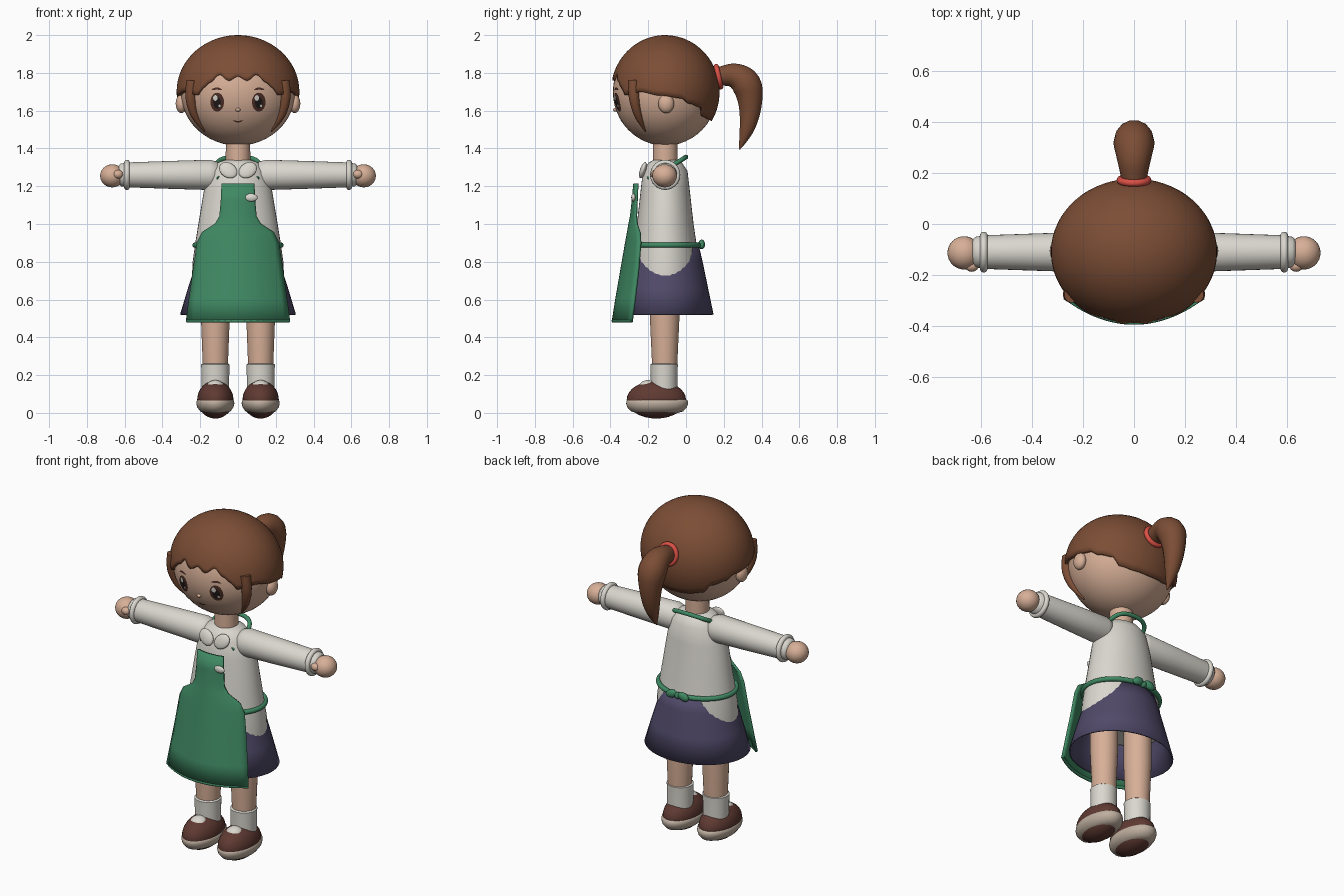
import bpy, bmesh
from math import sin, cos, acos, pi, radians, sqrt
from mathutils import Vector, Euler

cube = bpy.data.objects.get("Cube")
if cube:
    bpy.data.objects.remove(cube)

CY = -0.11                      # depth of the body axis
HEAD = (0.303, 0.277, 0.285)    # head radii
HZ = 1.70


def material(name, rgb):
    m = bpy.data.materials.new(name)
    m.use_nodes = True
    col = (*rgb, 1)
    m.diffuse_color = col
    bsdf = m.node_tree.nodes["Principled BSDF"]
    bsdf.inputs["Base Color"].default_value = col
    bsdf.inputs["Roughness"].default_value = 0.8
    return m


skin = material("skin", (0.68, 0.43, 0.31))
brown = material("hair_brown", (0.20, 0.075, 0.036))
cloth = material("white_cloth", (0.70, 0.68, 0.62))
green = material("apron_green", (0.05, 0.25, 0.125))
navy = material("skirt_navy", (0.08, 0.067, 0.14))
leather = material("shoe_leather", (0.115, 0.042, 0.032))
rubber = material("sole_beige", (0.52, 0.43, 0.35))
red = material("tie_red", (0.70, 0.08, 0.06))
iris = material("iris_brown", (0.075, 0.028, 0.02))
black = material("pupil_dark", (0.015, 0.01, 0.01))


def finish(name, mesh, mat, angle=50):
    mesh.materials.clear()
    mesh.materials.append(mat)
    for p in mesh.polygons:
        p.use_smooth = True
        p.material_index = 0
    mesh.set_sharp_from_angle(angle=radians(angle))
    ob = bpy.data.objects.new(name, mesh)
    bpy.context.collection.objects.link(ob)
    return ob


def from_bmesh(name, bm, mat, angle=50):
    bmesh.ops.recalc_face_normals(bm, faces=bm.faces)
    mesh = bpy.data.meshes.new(name)
    bm.to_mesh(mesh)
    bm.free()
    return finish(name, mesh, mat, angle)


def skin_rows(name, rows, mat, wrap=True, cap_first=False, cap_last=False, angle=50):
    """Join rows of points with quads."""
    bm = bmesh.new()
    vs = [[bm.verts.new(p) for p in row] for row in rows]
    n = len(vs[0])
    for a, b in zip(vs, vs[1:]):
        for i in range(n if wrap else n - 1):
            j = (i + 1) % n
            bm.faces.new((a[i], a[j], b[j], b[i]))
    if cap_first:
        bm.faces.new(vs[0])
    if cap_last:
        bm.faces.new(vs[-1])
    return from_bmesh(name, bm, mat, angle)


def ring(x, y, z, rx, ry, n=40):
    return [(x + rx * cos(2 * pi * i / n), y + ry * sin(2 * pi * i / n), z) for i in range(n)]


def stack(name, rows, mat, x=0, y=CY, caps=True):
    """Elliptical loft along z from (z, rx, ry) rows."""
    return skin_rows(name, [ring(x, y, *r) for r in rows], mat, True, caps, caps)


def ball(name, loc, radii, mat, rot=(0, 0, 0), seg=32):
    bm = bmesh.new()
    bmesh.ops.create_uvsphere(bm, u_segments=seg, v_segments=seg // 2, radius=1)
    turn = Euler([radians(r) for r in rot]).to_matrix()
    for v in bm.verts:
        v.co = turn @ Vector([c * r for c, r in zip(v.co, radii)]) + Vector(loc)
    return from_bmesh(name, bm, mat, 180)


def tube(name, pts, mat, closed=False):
    """Smooth round tube through (x, y, z, radius) points."""
    cu = bpy.data.curves.new(name, 'CURVE')
    cu.dimensions = '3D'
    cu.bevel_depth, cu.bevel_resolution, cu.resolution_u = 1, 5, 6
    cu.use_fill_caps = not closed
    sp = cu.splines.new('NURBS')
    sp.points.add(len(pts) - 1)
    for p, q in zip(sp.points, pts):
        p.co, p.radius = (*q[:3], 1), q[3]
    sp.order_u, sp.use_endpoint_u, sp.use_cyclic_u = 3, not closed, closed
    tmp = bpy.data.objects.new(name + "_path", cu)
    mesh = bpy.data.meshes.new_from_object(tmp)
    bpy.data.objects.remove(tmp)
    return finish(name, mesh, mat, 60)


def thicken(ob, t, offset=0):
    m = ob.modifiers.new("thickness", 'SOLIDIFY')
    m.thickness, m.offset = t, offset


def face_patch(name, x, z, rx, rz, lift, mat, bend=0.0):
    """Thin oval plate that follows the front of the head."""
    rows = []
    for k in (1, 0.6, 0.15):
        row = []
        for i in range(24):
            u, w = k * cos(pi * i / 12), k * sin(pi * i / 12)
            px, pz = x + rx * u, z + rz * w + bend * u * u
            d = 1 - (px / HEAD[0]) ** 2 - ((pz - HZ) / HEAD[2]) ** 2
            row.append((px, CY - HEAD[1] * sqrt(d) - lift, pz))
        rows.append(row)
    skin_rows(name, rows, mat, True, False, True)


# Head, neck and face
ball("head", (0, CY, HZ), HEAD, skin, seg=48)
stack("neck", [(1.28, 0.066, 0.066), (1.46, 0.064, 0.064)], skin)
ball("nose", (0, CY - 0.263, 1.605), (0.013, 0.013, 0.01), skin, seg=16)
face_patch("mouth", 0, 1.542, 0.026, 0.004, 0.003, iris, 0.006)

# Hair cap with a scalloped fringe: (degrees from front, hairline height)
HAIRLINE = [(0, 1.785), (9, 1.76), (19, 1.795), (29, 1.75), (36, 1.72), (43, 1.68), (50, 1.69),
            (62, 1.70), (85, 1.68), (108, 1.665), (118, 1.635), (134, 1.615),
            (142, 1.565), (160, 1.55), (180, 1.545)]


def hairline(a):
    for (a0, z0), (a1, z1) in zip(HAIRLINE, HAIRLINE[1:]):
        if a <= a1:
            t = (a - a0) / (a1 - a0)
            t = t * t * (3 - 2 * t)
            return z0 + (z1 - z0) * t
    return HAIRLINE[-1][1]


cols, layers = 120, 18
rows = []
for k in range(layers + 1):
    row = []
    for i in range(cols):
        deg = 360 * i / cols
        low = acos((hairline(min(deg, 360 - deg)) - HZ) / 0.30)
        p, a = low * max(k, 0.1) / layers, radians(deg)
        row.append((0.325 * sin(p) * sin(a), CY - 0.288 * sin(p) * cos(a), HZ + 0.30 * cos(p)))
    rows.append(row)
thicken(skin_rows("hair_cap", rows, brown, True, True), 0.022, -1)

# Ponytail and its tie
tube("ponytail", [(0, 0.14, 1.775, 0.045), (0, 0.19, 1.785, 0.052), (0, 0.26, 1.79, 0.068),
                  (0, 0.325, 1.745, 0.084), (0, 0.342, 1.65, 0.066), (0, 0.335, 1.55, 0.05),
                  (0, 0.31, 1.46, 0.03), (0, 0.283, 1.395, 0.003)], brown)
tube("hair_tie", [(0.055 * cos(pi * i / 8), 0.172 - 0.012 * sin(pi * i / 8),
                   1.78 + 0.055 * sin(pi * i / 8), 0.014) for i in range(16)], red, True)

# Shirt, skirt
stack("shirt", [(1.34, 0.065, 0.06), (1.325, 0.112, 0.088), (1.28, 0.15, 0.118), (1.18, 0.18, 0.13),
                (1.0, 0.21, 0.15), (0.9, 0.226, 0.165), (0.8, 0.24, 0.178), (0.7, 0.245, 0.18)], cloth)
thicken(stack("skirt", [(0.885, 0.187, 0.174), (0.8, 0.216, 0.194), (0.66, 0.261, 0.223),
                        (0.52, 0.303, 0.252)], navy, caps=False), 0.008)

# Apron: (height, half width, middle depth, edge depth)
APRON = [(1.215, 0.085, -0.272, -0.258), (1.12, 0.089, -0.281, -0.262), (1.04, 0.096, -0.290, -0.265),
         (1.0, 0.118, -0.298, -0.26), (0.955, 0.188, -0.306, -0.245), (0.9, 0.215, -0.316, -0.242),
         (0.75, 0.236, -0.342, -0.254), (0.6, 0.257, -0.368, -0.272), (0.485, 0.272, -0.386, -0.287)]
apron = skin_rows("apron", [[(w * u / 8, m + (e - m) * (u / 8) ** 2, z) for u in range(-8, 9)]
                            for z, w, m, e in APRON], green, wrap=False)
thicken(apron, 0.014)
tube("apron_hem", [(0.27 * u / 6, -0.386 + 0.099 * (u / 6) ** 2, 0.487, 0.009) for u in range(-6, 7)], green)
ball("apron_badge", (0.07, -0.278, 1.14), (0.034, 0.012, 0.021), cloth, seg=20)

# Apron waist tie with bow, and neck strap
angles = [radians(-46 + 272 * i / 24) for i in range(25)]
tube("waist_tie", [(0.229 * cos(a), CY + 0.184 * sin(a), 0.888, 0.014) for a in angles], green)
ball("bow_knot", (0, 0.078, 0.888), (0.02, 0.018, 0.02), green, seg=16)
tube("neck_strap", [(-0.1, -0.2, 1.24, 0.012), (-0.125, -0.12, 1.285, 0.012), (-0.11, -0.03, 1.335, 0.012),
                    (-0.05, 0, 1.355, 0.012), (0.05, 0, 1.355, 0.012), (0.11, -0.03, 1.335, 0.012),
                    (0.125, -0.12, 1.285, 0.012), (0.1, -0.2, 1.24, 0.012)], green)

# Paired parts
for side, s in (("left", 1), ("right", -1)):
    # face
    ball(side + "_ear", (s * 0.3, CY + 0.005, 1.637), (0.03, 0.042, 0.05), skin, seg=24)
    face_patch(side + "_iris", s * 0.11, 1.645, 0.036, 0.05, 0.003, iris)
    face_patch(side + "_pupil", s * 0.11, 1.642, 0.02, 0.03, 0.005, black)
    face_patch(side + "_eye_glint", s * 0.11 - 0.01, 1.667, 0.012, 0.015, 0.007, cloth)
    face_patch(side + "_eye_spark", s * 0.11 + 0.012, 1.625, 0.006, 0.007, 0.007, cloth)
    face_patch(side + "_brow", s * 0.112, 1.717, 0.028, 0.006, 0.003, iris, -0.007)
    # lock of hair hugging the cheek
    lock = []
    for z, deg, r in ((1.76, 53, 0.03), (1.69, 54, 0.03), (1.62, 55, 0.025), (1.55, 56, 0.018), (1.49, 57, 0.003)):
        k = 1.03 * sqrt(1 - ((z - HZ) / HEAD[2]) ** 2)
        a = radians(deg)
        lock.append((s * k * HEAD[0] * sin(a), CY - k * HEAD[1] * cos(a), z, r))
    tube(side + "_hair_lock", lock, brown)
    # collar and bow loop
    ball(side + "_collar", (s * 0.052, -0.228, 1.285), (0.052, 0.016, 0.04), cloth, (-22, s * -35, s * 14), 24)
    ball(side + "_bow_loop", (s * 0.04, 0.083, 0.892), (0.036, 0.018, 0.024), green, (0, s * 20, 0), 20)
    # sleeve, cuff and hand
    sleeve = []
    for x, r in ((0.09, 0.04), (0.11, 0.07), (0.15, 0.08), (0.35, 0.074), (0.58, 0.066), (0.62, 0.06), (0.632, 0.048)):
        sleeve.append([(s * x, y, z) for y, z, _ in ring(CY, 1.26, 0, r, r, 32)])
    skin_rows(side + "_sleeve", sleeve, cloth, True, True, True)
    tube(side + "_cuff", [(s * 0.588, CY + 0.066 * cos(pi * i / 8), 1.26 + 0.066 * sin(pi * i / 8), 0.015)
                          for i in range(16)], cloth, True)
    ball(side + "_hand", (s * 0.665, CY - 0.003, 1.255), (0.065, 0.065, 0.061), skin)
    ball(side + "_thumb", (s * 0.635, -0.163, 1.263), (0.027, 0.024, 0.023), skin, seg=20)
    # leg, sock and shoe
    lx = s * 0.12
    stack(side + "_leg", [(0.8, 0.078, 0.08), (0.5, 0.076, 0.078), (0.24, 0.066, 0.066)], skin, lx, CY - 0.003)
    stack(side + "_sock", [(0.262, 0.066, 0.064), (0.256, 0.075, 0.073), (0.22, 0.074, 0.071),
                           (0.1, 0.072, 0.07)], cloth, lx, CY - 0.006)
    ball(side + "_sock_front", (lx, -0.2, 0.127), (0.052, 0.055, 0.047), cloth, seg=24)
    ball(side + "_shoe", (lx, -0.157, 0.07), (0.096, 0.157, 0.1), leather)
    stack(side + "_sole", [(0.0, 0.06, 0.11), (0.008, 0.08, 0.138), (0.03, 0.096, 0.158), (0.05, 0.101, 0.164),
                           (0.066, 0.098, 0.161), (0.072, 0.09, 0.152)], rubber, lx, -0.153)
